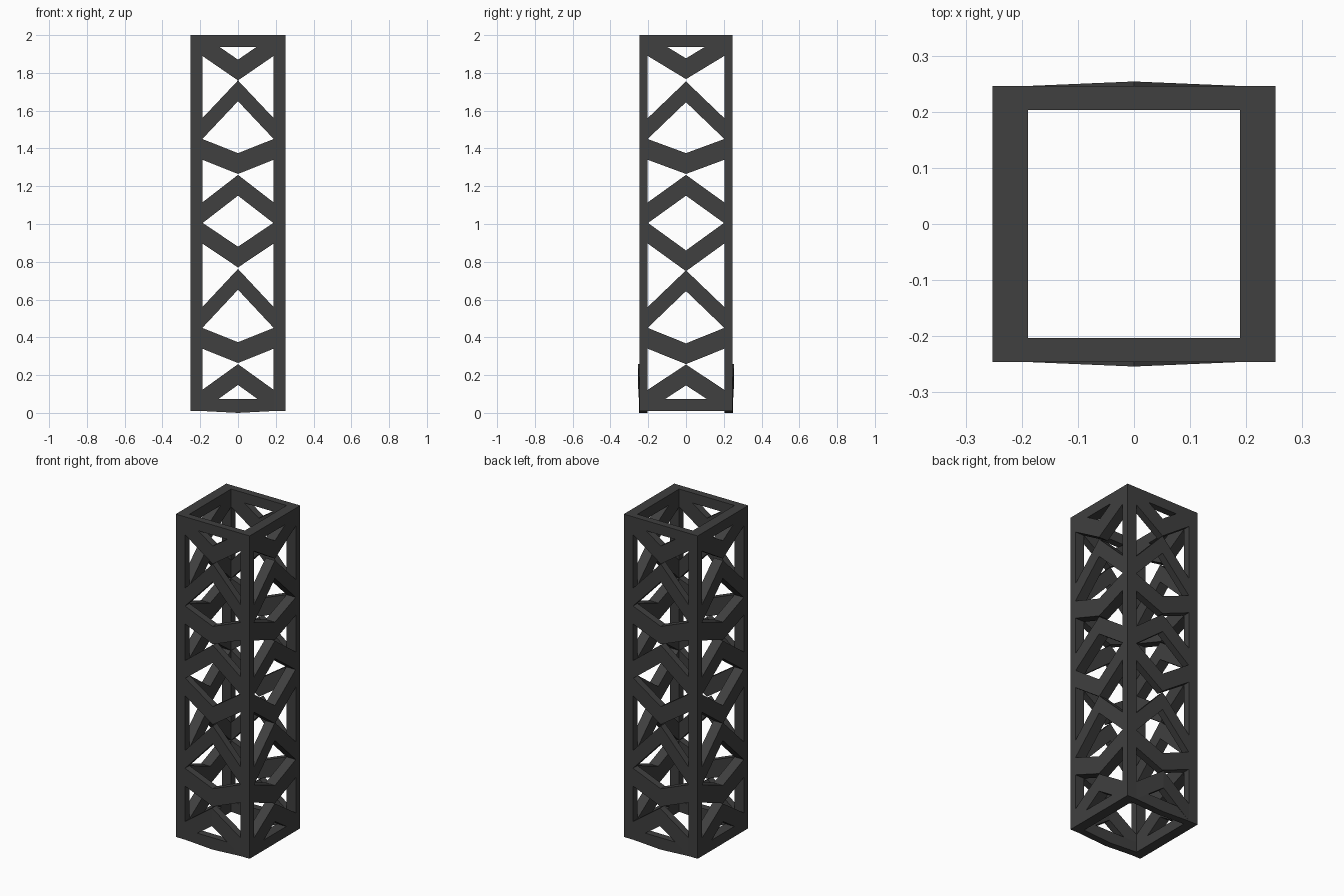
import bpy, bmesh
from mathutils import Vector

if "Cube" in bpy.data.objects:
    bpy.data.objects.remove(bpy.data.objects["Cube"], do_unlink=True)

HX, HY = 0.252, 0.246      # outer half sizes
IX, IY = 0.189, 0.203      # inner half sizes
BASE, TOP = 0.01, 2.0
BAND = 0.11                # vertical height of each brace

steel = bpy.data.materials.new("dark_steel")
steel.use_nodes = True
steel.diffuse_color = (0.05, 0.05, 0.05, 1)
steel.node_tree.nodes["Principled BSDF"].inputs["Base Color"].default_value = (0.05, 0.05, 0.05, 1)


def finish(name, bm):
    bmesh.ops.recalc_face_normals(bm, faces=bm.faces)
    mesh = bpy.data.meshes.new(name)
    bm.to_mesh(mesh)
    bm.free()
    mesh.materials.append(steel)
    obj = bpy.data.objects.new(name, mesh)
    bpy.context.collection.objects.link(obj)
    return obj


def add_brace(bm, place, half, inner, outer, edge, centre, bulge=0):
    """Bent bar from post to post; edge and centre are (low, high) heights."""
    rings = []
    for u, (low, high), push in ((-half, edge, 0), (0, centre, bulge), (half, edge, 0)):
        corners = ((inner + push, low), (outer + push, low),
                   (outer + push, high), (inner + push, high))
        rings.append([bm.verts.new(place(u, d, z)) for d, z in corners])
    for a, b in zip(rings, rings[1:]):
        for i in range(4):
            j = (i + 1) % 4
            bm.faces.new((a[i], a[j], b[j], b[i]))
    bm.faces.new(rings[0])
    bm.faces.new(rings[-1])


# Corner posts
for sx, side in ((-1, "right"), (1, "left")):
    for sy, end in ((-1, "front"), (1, "back")):
        bm = bmesh.new()
        bmesh.ops.create_cube(bm, size=1)
        bmesh.ops.scale(bm, vec=(HX - IX, HY - IY, TOP - BASE), verts=bm.verts)
        bmesh.ops.translate(bm, verts=bm.verts, vec=Vector(
            (sx * (HX + IX) / 2, sy * (HY + IY) / 2, (TOP + BASE) / 2)))
        finish(f"{end}_{side}_post", bm)

# Lower heights of the braces at the posts and at the middle
edge_lows = (0.012, 0.34, 0.45, 0.897, 1.004, 1.34, 1.45, 1.89)
wide_mid = (0.148, 0.264, 0.652, 0.77, 1.15, 1.265, 1.65, 1.76)
deep_mid = (0.146, 0.258, 0.645, 0.75, 1.15, 1.265, 1.645, 1.767)

panels = (
    ("front", lambda u, d, z: (u, -d, z), IX, IY, HY, wide_mid, 0.008),
    ("back", lambda u, d, z: (u, d, z), IX, IY, HY, wide_mid, 0.008),
    ("left", lambda u, d, z: (d, u, z), IY, IX, HX, deep_mid, 0),
    ("right", lambda u, d, z: (-d, u, z), IY, IX, HX, deep_mid, 0),
)
for name, place, half, inner, outer, mids, bulge in panels:
    # Zigzag braces; the lowest one bows outward on the front and back
    bm = bmesh.new()
    for i, (e, c) in enumerate(zip(edge_lows, mids)):
        add_brace(bm, place, half, inner, outer, (e, e + BAND), (c, c + BAND),
                  bulge if i == 0 else 0)
    finish(f"{name}_braces", bm)

    # Top and bottom rails
    bm = bmesh.new()
    add_brace(bm, place, half, inner, outer, (1.938, TOP), (1.938, TOP))
    finish(f"{name}_top_rail", bm)
    bm = bmesh.new()
    add_brace(bm, place, half, inner, outer, (BASE, 0.073),
              (0 if bulge else BASE, 0.073), bulge / 4)
    finish(f"{name}_bottom_rail", bm)
